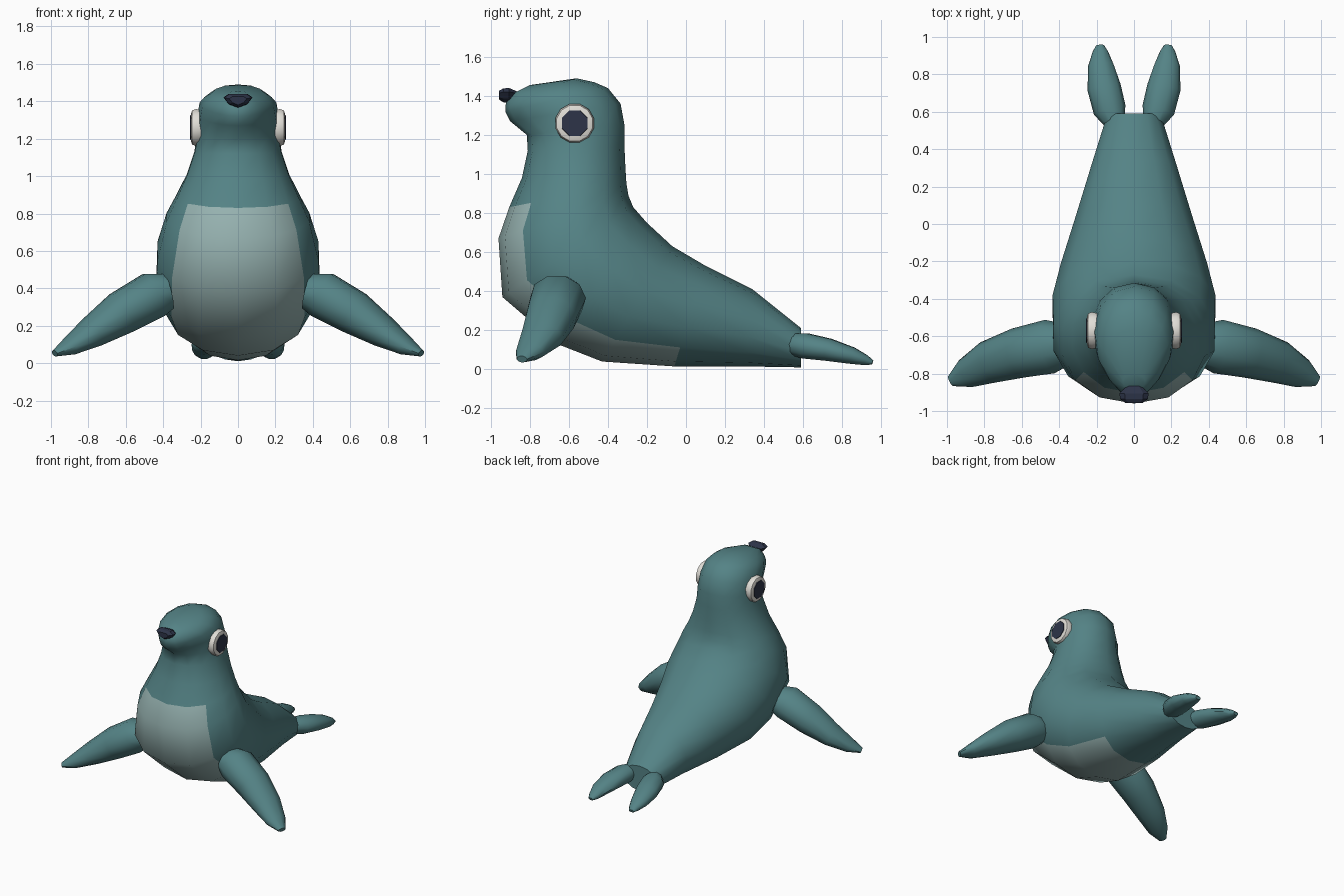
import bpy, bmesh, math
from mathutils import Vector

if "Cube" in bpy.data.objects:
    bpy.data.objects.remove(bpy.data.objects["Cube"])


def material(name, rgb):
    m = bpy.data.materials.new(name)
    m.diffuse_color = (*rgb, 1)
    m.use_nodes = True
    m.node_tree.nodes["Principled BSDF"].inputs["Base Color"].default_value = m.diffuse_color
    return m


TEAL = material("teal skin", (0.089, 0.227, 0.238))
PALE = material("pale belly", (0.305, 0.445, 0.435))
WHITE = material("eye white", (0.75, 0.73, 0.68))
DARK = material("dark navy", (0.026, 0.034, 0.065))


def loft(name, rings, mats, pick=None, angle=50):
    """Skin a list of point rings, cap both ends, colour faces by pick(ring, side)."""
    bm = bmesh.new()
    rows = [[bm.verts.new(p) for p in r] for r in rings]
    n = len(rows[0])
    for i in range(len(rows) - 1):
        for j in range(n):
            k = (j + 1) % n
            f = bm.faces.new((rows[i][j], rows[i][k], rows[i + 1][k], rows[i + 1][j]))
            f.material_index = pick(i, j) if pick else 0
    bm.faces.new(rows[0])
    bm.faces.new(rows[-1])
    bmesh.ops.recalc_face_normals(bm, faces=bm.faces)
    me = bpy.data.meshes.new(name)
    bm.to_mesh(me)
    bm.free()
    for m in mats:
        me.materials.append(m)
    ob = bpy.data.objects.new(name, me)
    bpy.context.collection.objects.link(ob)
    bpy.ops.object.select_all(action='DESELECT')
    ob.select_set(True)
    bpy.context.view_layer.objects.active = ob
    bpy.ops.object.shade_smooth_by_angle(angle=math.radians(angle))
    return ob


# Body: each section runs from a belly point (y, z) to a back point (y, z),
# with a half width and a front pinch that narrows the muzzle
sections = [
    (0.59, 0.01, 0.59, 0.21, 0.145, 0), (0.30, 0.015, 0.34, 0.41, 0.23, 0),
    (-0.06, 0.015, 0.10, 0.53, 0.32, 0), (-0.43, 0.04, -0.07, 0.63, 0.40, 0),
    (-0.66, 0.13, -0.20, 0.75, 0.445, 0), (-0.94, 0.37, -0.27, 0.83, 0.44, 0),
    (-0.96, 0.67, -0.295, 0.89, 0.39, 0), (-0.905, 0.83, -0.305, 0.95, 0.335, 0),
    (-0.84, 0.98, -0.31, 1.03, 0.28, 0), (-0.81, 1.12, -0.315, 1.14, 0.238, 0.05),
    (-0.815, 1.20, -0.315, 1.25, 0.226, 0.15), (-0.90, 1.27, -0.335, 1.36, 0.222, 0.3),
    (-0.925, 1.32, -0.40, 1.44, 0.21, 0.3), (-0.925, 1.345, -0.47, 1.47, 0.185, 0.25),
    (-0.92, 1.37, -0.56, 1.49, 0.145, 0.2), (-0.89, 1.41, -0.80, 1.455, 0.06, 0),
]
SIDES = 14
body_rings = []
for by, bz, ty, tz, w, pinch in sections:
    ring = []
    for j in range(SIDES):
        a = math.tau * j / SIDES
        c, s = math.cos(a), math.sin(a)
        # slightly boxier underside than a plain ellipse
        x = w * math.copysign(abs(s) ** 0.9, s) * (1 - pinch * max(0, c))
        ring.append((x, (by + ty) / 2 + (by - ty) / 2 * c,
                     (bz + tz) / 2 + (bz - tz) / 2 * c))
    body_rings.append(ring)
# Pale belly patch: the four lowest strips between the rear belly and the chest
loft("body", body_rings, [TEAL, PALE],
     lambda i, j: int(2 <= i <= 6 and (j < 2 or j >= SIDES - 2)))


def flipper(name, side, path):
    """Oval tube along path rows of (x, y, z, half chord, half thickness)."""
    pts = [Vector(p[:3]) for p in path]
    rings = []
    for i, p in enumerate(path):
        axis = pts[min(i + 1, len(pts) - 1)] - pts[max(i - 1, 0)]
        chord = axis.cross(Vector((0, 0, 1))).normalized()
        thick = chord.cross(axis).normalized()
        ring = []
        for j in range(10):
            a = math.tau * j / 10
            q = pts[i] + chord * p[3] * math.cos(a) + thick * p[4] * math.sin(a)
            ring.append((q.x * side, q.y, q.z))
        rings.append(ring)
    loft(name, rings, [TEAL])


for side, label in ((1, "right"), (-1, "left")):
    flipper("front_flipper_" + label, side, [
        (0.37, -0.645, 0.385, 0.115, 0.10), (0.45, -0.655, 0.365, 0.145, 0.13),
        (0.62, -0.69, 0.27, 0.135, 0.12), (0.78, -0.74, 0.165, 0.115, 0.085),
        (0.90, -0.80, 0.09, 0.08, 0.05), (0.98, -0.84, 0.052, 0.03, 0.018)])
    flipper("tail_flipper_" + label, side, [
        (0.10, 0.53, 0.13, 0.05, 0.055), (0.13, 0.61, 0.12, 0.088, 0.068),
        (0.16, 0.73, 0.10, 0.09, 0.06), (0.178, 0.85, 0.07, 0.068, 0.045),
        (0.18, 0.92, 0.047, 0.042, 0.028), (0.182, 0.955, 0.035, 0.022, 0.012)])

    # Eyes: rounded white disc with a thin dark octagonal pupil
    def disc(name, sides, profile, mat):
        loft(name, [[(side * x, -0.57 + r * math.cos(math.tau * (j + .5) / sides),
                      1.26 + r * math.sin(math.tau * (j + .5) / sides))
                     for j in range(sides)] for x, r in profile], [mat])
    disc("eye_" + label, 12, [(0.19, 0.095), (0.225, 0.102), (0.245, 0.095), (0.252, 0.075)], WHITE)
    disc("pupil_" + label, 8, [(0.249, 0.072), (0.256, 0.070)], DARK)

# Nose: low-poly wedge, wide on top and pointed below
outline = [(-0.078, 0.015), (-0.05, 0.035), (0.05, 0.035), (0.078, 0.015),
           (0.05, -0.02), (0, -0.04), (-0.05, -0.02)]
loft("nose", [[(x * s, y, 1.405 + z * s) for x, z in outline]
              for y, s in ((-0.865, 0.5), (-0.905, 1.0), (-0.935, 0.95), (-0.957, 0.6))],
     [DARK], angle=20)
